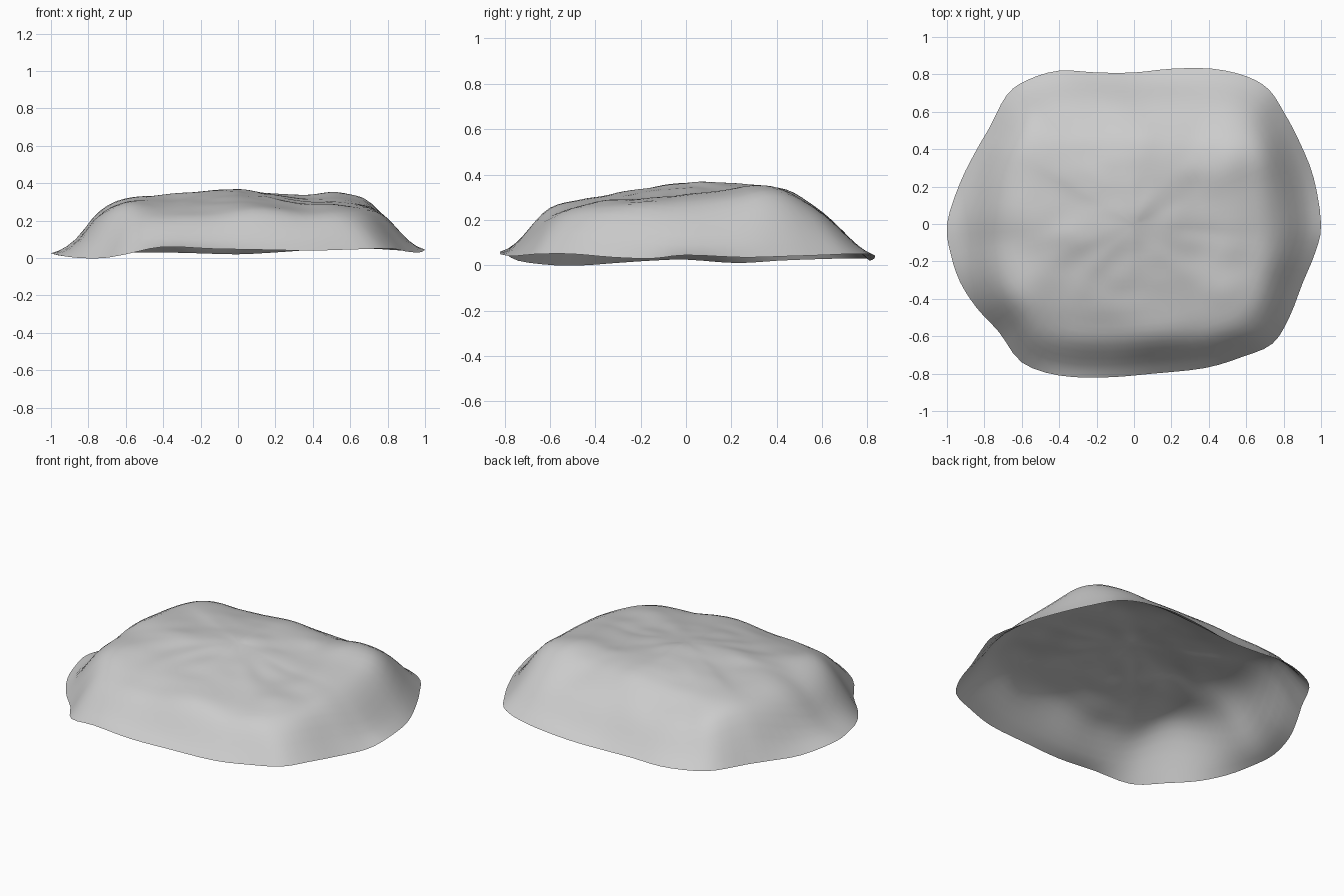
import bpy
import bmesh
import math
from mathutils import Vector, noise

default_cube = bpy.data.objects.get("Cube")
if default_cube:
    bpy.data.objects.remove(default_cube, do_unlink=True)

# Ground outline of the rock, counter-clockwise from +x: x, y, z
OUTLINE = [
    (1, 0, .045), (.96, .25, .035), (.88, .45, .04), (.8, .6, .045),
    (.72, .72, .05), (.6, .79, .05), (.42, .83, .045), (.2, .83, .03),
    (0, .81, .02), (-.2, .81, .025), (-.4, .82, .03), (-.57, .77, .03),
    (-.68, .69, .03), (-.77, .52, .025), (-.84, .4, .02), (-.93, .22, .01),
    (-1, 0, .025), (-.98, -.16, .02), (-.93, -.31, .01), (-.84, -.45, 0),
    (-.72, -.58, 0), (-.6, -.74, .02), (-.4, -.81, .06), (-.15, -.82, .05),
    (.1, -.8, .045), (.38, -.77, .04), (.58, -.71, .045), (.74, -.64, .05),
    (.83, -.5, .05), (.9, -.32, .035), (.97, -.15, .03)]

# Height profiles across the width and the depth
WIDTH_PROFILE = [(-1, .03), (-.84, .12), (-.78, .22), (-.68, .29), (-.58, .325),
                 (-.4, .335), (0, .365), (.2, .355), (.36, .335), (.5, .34),
                 (.7, .3), (.8, .22), (.9, .13), (1, .05)]
DEPTH_PROFILE = [(-.82, .05), (-.75, .13), (-.6, .24), (-.45, .29), (-.3, .325),
                 (-.1, .355), (.07, .365), (.35, .35), (.45, .33), (.6, .24),
                 (.7, .16), (.83, .05)]
# Broad dents and swellings: x, y, radius, height
BUMPS = [(.35, -.1, .3, -.025), (.58, .42, .2, .04), (-.62, -.4, .15, .02),
         (-.1, .1, .3, .01), (.1, -.6, .15, .02)]
PEAK = .365
RINGS = 24
STEPS_PER_POINT = 3


def sample(profile, value):
    """Linear lookup in a profile."""
    for (a, za), (b, zb) in zip(profile, profile[1:]):
        if value <= b:
            return za + (zb - za) * max(0, (value - a) / (b - a))
    return profile[-1][1]


def smooth_loop(points, steps):
    """Rounded closed curve through the points."""
    points = [Vector(p) for p in points]
    count = len(points)
    result = []
    for i in range(count):
        p, q, r, s = (points[(i + k) % count] for k in (-1, 0, 1, 2))
        for step in range(steps):
            t = step / steps
            result.append(q + (r - p) * t / 2
                          + (p * 2 - q * 5 + r * 4 - s) * t * t / 2
                          + (q * 3 - p - r * 3 + s) * t ** 3 / 2)
    return result


def rock_height(x, y, rim_height, fraction):
    """Domed height that settles to the rim, with weathered unevenness."""
    dome = sample(WIDTH_PROFILE, x) * sample(DEPTH_PROFILE, y) / PEAK
    for bx, by, radius, height in BUMPS:
        dome += height * math.exp(-((x - bx) ** 2 + (y - by) ** 2) / radius ** 2)
    dome += .016 * noise.noise(Vector((x * 3, y * 5, 1)))
    dome += .008 * noise.noise(Vector((x * 8, y * 10, 4)))
    edge = min(1, (1 - fraction) / .22)
    blend = edge * (2 - edge)
    return rim_height + (dome - rim_height) * blend


# Rock shell: concentric rings from the crown to the open rim
rim = smooth_loop(OUTLINE, STEPS_PER_POINT)
bm = bmesh.new()
crown = bm.verts.new((0, 0, rock_height(0, 0, 0, 0)))
rings = []
for ring in range(1, RINGS + 1):
    fraction = ring / RINGS
    rings.append([bm.verts.new((p.x * fraction, p.y * fraction,
                                rock_height(p.x * fraction, p.y * fraction, p.z, fraction)))
                  for p in rim])
for i in range(len(rim)):
    j = (i + 1) % len(rim)
    bm.faces.new((crown, rings[0][i], rings[0][j]))
    for inner, outer in zip(rings, rings[1:]):
        bm.faces.new((inner[i], outer[i], outer[j], inner[j]))

# Soften the surface while keeping the rim
inside = [v for v in bm.verts if not v.is_boundary]
for _ in range(3):
    bmesh.ops.smooth_vert(bm, verts=inside, factor=.5,
                          use_axis_x=False, use_axis_y=False, use_axis_z=True)

mesh = bpy.data.meshes.new("rock_shell")
bm.to_mesh(mesh)
bm.free()
mesh.shade_smooth()
rock = bpy.data.objects.new("rock_shell", mesh)
bpy.context.collection.objects.link(rock)

# Pale grey stone
stone = bpy.data.materials.new("pale_grey_stone")
stone.use_nodes = True
colour = (.6, .6, .6, 1)
stone.diffuse_color = colour
stone.node_tree.nodes["Principled BSDF"].inputs["Base Color"].default_value = colour
mesh.materials.append(stone)
